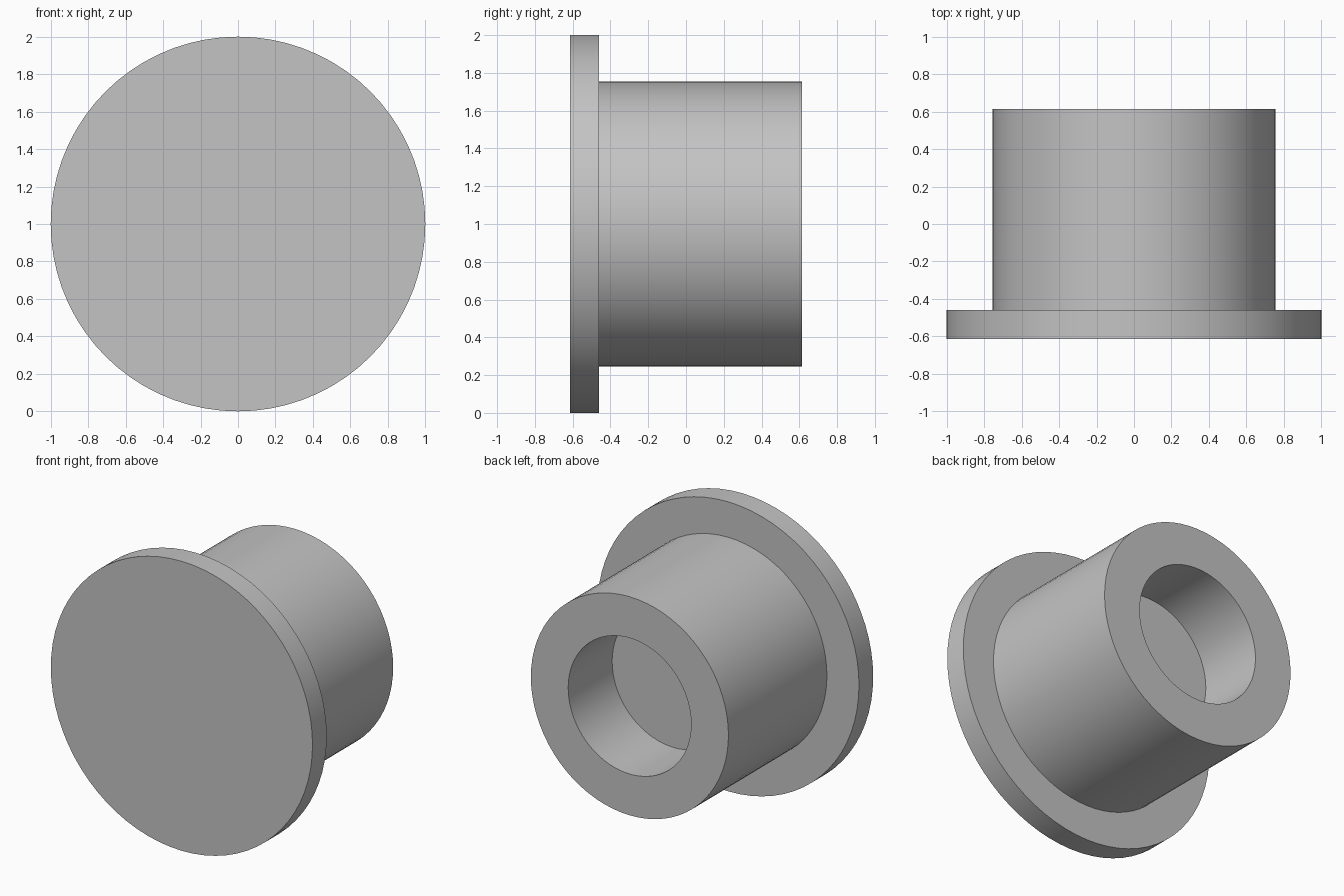
import bpy, bmesh, math
from mathutils import Matrix, Vector

cube = bpy.data.objects.get("Cube")
if cube:
    bpy.data.objects.remove(cube, do_unlink=True)

SEGMENTS = 72
FLANGE_R, BARREL_R, BORE_R = 1.0, 0.755, 0.47
FRONT, SHOULDER, BORE_FLOOR, BACK = -0.615, -0.46, 0.135, 0.615

grey = bpy.data.materials.new("plain grey")
grey.use_nodes = True
colour = (0.55, 0.55, 0.55, 1)
grey.diffuse_color = colour
grey.node_tree.nodes["Principled BSDF"].inputs["Base Color"].default_value = colour


def lathe(name, profile):
    """Spin (radius, y) points around the horizontal axis at height FLANGE_R."""
    bm = bmesh.new()
    verts = [bm.verts.new((r, y, FLANGE_R)) for r, y in profile]
    edges = [bm.edges.new(pair) for pair in zip(verts, verts[1:])]
    bmesh.ops.spin(bm, geom=verts + edges, cent=(0, 0, FLANGE_R), axis=(0, 1, 0),
                   angle=math.tau, steps=SEGMENTS, use_merge=True)
    bmesh.ops.remove_doubles(bm, verts=bm.verts[:], dist=0.0001)
    # Merge the triangle fans on the axis into clean flat discs
    bmesh.ops.dissolve_limit(bm, angle_limit=0.001, verts=bm.verts[:], edges=bm.edges[:])
    bmesh.ops.recalc_face_normals(bm, faces=bm.faces[:])
    mesh = bpy.data.meshes.new(name)
    bm.to_mesh(mesh)
    bm.free()
    mesh.materials.append(grey)
    obj = bpy.data.objects.new(name, mesh)
    bpy.context.collection.objects.link(obj)
    bpy.ops.object.select_all(action='DESELECT')
    obj.select_set(True)
    bpy.context.view_layer.objects.active = obj
    bpy.ops.object.shade_smooth_by_angle(angle=math.radians(30))
    return obj


# Wide closed disc at the front
lathe("flange", [(0, FRONT), (FLANGE_R, FRONT), (FLANGE_R, SHOULDER), (0, SHOULDER)])

# Thick barrel with a blind bore in its back end
lathe("barrel", [(0, SHOULDER), (BARREL_R, SHOULDER), (BARREL_R, BACK),
                 (BORE_R, BACK), (BORE_R, BORE_FLOOR), (0, BORE_FLOOR)])
